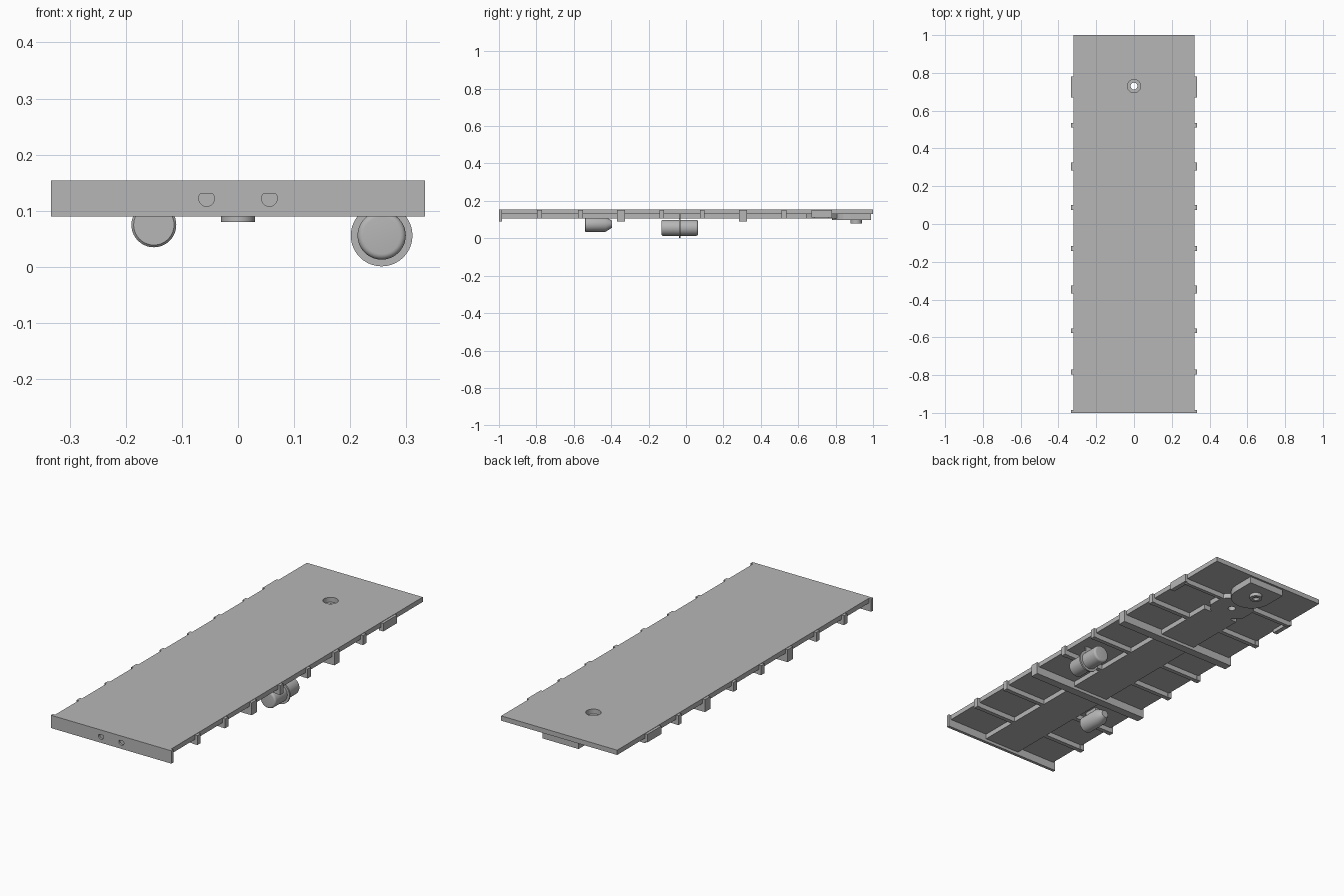
import bpy, bmesh, math
from mathutils import Matrix, Vector

cube = bpy.data.objects.get("Cube")
if cube:
    bpy.data.objects.remove(cube, do_unlink=True)

GREY = (0.47, 0.47, 0.47, 1)
grey = bpy.data.materials.new("plain_grey")
grey.use_nodes = True
grey.diffuse_color = GREY
grey.node_tree.nodes["Principled BSDF"].inputs["Base Color"].default_value = GREY


def finish(name, bm, smooth=False):
    bmesh.ops.recalc_face_normals(bm, faces=bm.faces)
    mesh = bpy.data.meshes.new(name)
    bm.to_mesh(mesh)
    bm.free()
    mesh.materials.append(grey)
    ob = bpy.data.objects.new(name, mesh)
    bpy.context.collection.objects.link(ob)
    if smooth:
        bpy.ops.object.select_all(action="DESELECT")
        ob.select_set(True)
        bpy.context.view_layer.objects.active = ob
        bpy.ops.object.shade_smooth_by_angle(angle=math.radians(35))
    return ob


def box(name, x0, x1, y0, y1, z0, z1):
    bm = bmesh.new()
    bmesh.ops.create_cube(bm, size=1)
    bmesh.ops.scale(bm, vec=(x1 - x0, y1 - y0, z1 - z0), verts=bm.verts)
    bmesh.ops.translate(bm, vec=((x0 + x1) / 2, (y0 + y1) / 2, (z0 + z1) / 2), verts=bm.verts)
    return finish(name, bm)


def prism(name, outline, z0, z1):
    bm = bmesh.new()
    face = bm.faces.new([bm.verts.new((x, y, z0)) for x, y in outline])
    top = bmesh.ops.extrude_face_region(bm, geom=[face])["geom"]
    bmesh.ops.translate(bm, vec=(0, 0, z1 - z0), verts=[v for v in top if isinstance(v, bmesh.types.BMVert)])
    return finish(name, bm)


def lathe(name, profile, place, along_y=True, sides=40):
    """Spin (radius, distance) points about an axis through place."""
    bm = bmesh.new()
    verts = [bm.verts.new((r, 0, d)) for r, d in profile]
    edges = [bm.edges.new(pair) for pair in zip(verts, verts[1:])]
    bmesh.ops.spin(bm, geom=verts + edges, cent=(0, 0, 0), axis=(0, 0, 1),
                   angle=math.tau, steps=sides)
    bmesh.ops.remove_doubles(bm, verts=bm.verts, dist=0.0001)
    turn = Matrix.Rotation(-math.pi / 2, 4, "X") if along_y else Matrix()
    bmesh.ops.transform(bm, matrix=Matrix.Translation(Vector(place)) @ turn, verts=bm.verts)
    return finish(name, bm, True)


def drill(target, radius, depth, place, along_y=False):
    cutter = lathe("cutter", [(0, -depth), (radius, -depth), (radius, depth), (0, depth)],
                   place, along_y)
    cutter.hide_render = True
    mod = target.modifiers.new("hole", "BOOLEAN")
    mod.object = cutter
    mod.solver = "EXACT"
    bpy.context.view_layer.objects.active = target
    bpy.ops.object.modifier_apply(modifier=mod.name)
    bpy.data.objects.remove(cutter, do_unlink=True)


TOP, UNDER, SILL, DEEP = 0.154, 0.13, 0.105, 0.09
HALF, OUTER, SPINE, PIVOT = 0.32, 0.333, 0.1, 0.73

# Deck with pivot hole
deck = box("deck", -HALF, HALF, -1, 1, UNDER, TOP)
drill(deck, 0.035, 0.1, (0, PIVOT, TOP))

# Front end plate with two round holes
end_plate = box("front_end_plate", -OUTER, OUTER, -1, -0.985, DEEP, TOP)
for x in (-0.056, 0.056):
    drill(end_plate, 0.014, 0.01, (x, -1, 0.122), True)

# Centre spine and octagonal pivot boss
box("centre_spine", -SPINE, SPINE, -0.985, 0.645, SILL, UNDER)
octagon = [(0.11 * math.cos(math.radians(a)), PIVOT + 0.11 * math.sin(math.radians(a)))
           for a in [22.5 + 45 * i for i in range(8)]]
boss = prism("pivot_boss", octagon, SILL, UNDER)
drill(boss, 0.018, 0.1, (0, PIVOT, UNDER))

# Cross ribs with end posts, mirrored on both sides
for side in (-1, 1):
    for y in (-0.783, -0.565, -0.13, 0.087, 0.523):
        inner, edge, outer = sorted((side * SPINE, side * HALF)), side * HALF, side * OUTER
        box("cross_rib", *inner, y - 0.011, y + 0.011, SILL, UNDER)
        box("rib_post", *sorted((side * (HALF - 0.01), outer)), y - 0.013, y + 0.013, SILL, TOP - 0.002)
    # Wide side bracket beside the pivot
    box("pivot_side_bracket", *sorted((side * (HALF - 0.01), side * OUTER)), 0.67, 0.78, 0.112, TOP - 0.002)
    box("pivot_rib", *sorted((side * 0.09, side * HALF)), 0.762, 0.78, SILL, UNDER)

# Deep beams running the full width
for y in (-0.347, 0.305):
    box("deep_beam", -OUTER, OUTER, y - 0.021, y + 0.021, DEEP, UNDER)
    for side in (-1, 1):
        box("beam_post", *sorted((side * (HALF - 0.01), side * OUTER)), y - 0.021, y + 0.021, DEEP, TOP - 0.002)

# Rear coupling plate with rounded inner end
arc = [(SPINE * math.cos(math.radians(a)), 0.88 + SPINE * math.sin(math.radians(a)))
       for a in range(180, 361, 12)]
prism("coupling_plate", arc + [(SPINE, 0.99), (-SPINE, 0.99)], 0.097, UNDER)
lathe("coupling_ring", [(0, 0.012), (0.015, 0.012), (0.015, 0), (0.03, 0), (0.03, 0.02), (0, 0.02)],
      (0, 0.91, 0.08), False)

# Large tank with rounded ends and a centre flange
END = 0.098
corner = [(0.033 + 0.01 * math.sin(math.radians(a)), END - 0.01 + 0.01 * math.cos(math.radians(a)))
          for a in range(0, 91, 18)]
body = [(0, END)] + corner + [(r, -d) for r, d in reversed(corner)] + [(0, -END)]
lathe("large_tank", body, (0.256, -0.034, 0.056))
lathe("tank_flange", [(0, -0.004), (0.055, -0.004), (0.055, 0.004), (0, 0.004)], (0.256, -0.034, 0.056))
box("tank_hanger", 0.236, 0.276, -0.038, -0.03, 0.08, UNDER)

# Small cylinder with tapered end
lathe("brake_cylinder", [(0, -0.54), (0.036, -0.54), (0.04, -0.536), (0.04, -0.43),
                         (0.018, -0.395), (0, -0.395)], (-0.15, 0, 0.075))
box("cylinder_hanger", -0.165, -0.135, -0.52, -0.45, 0.1, UNDER)
